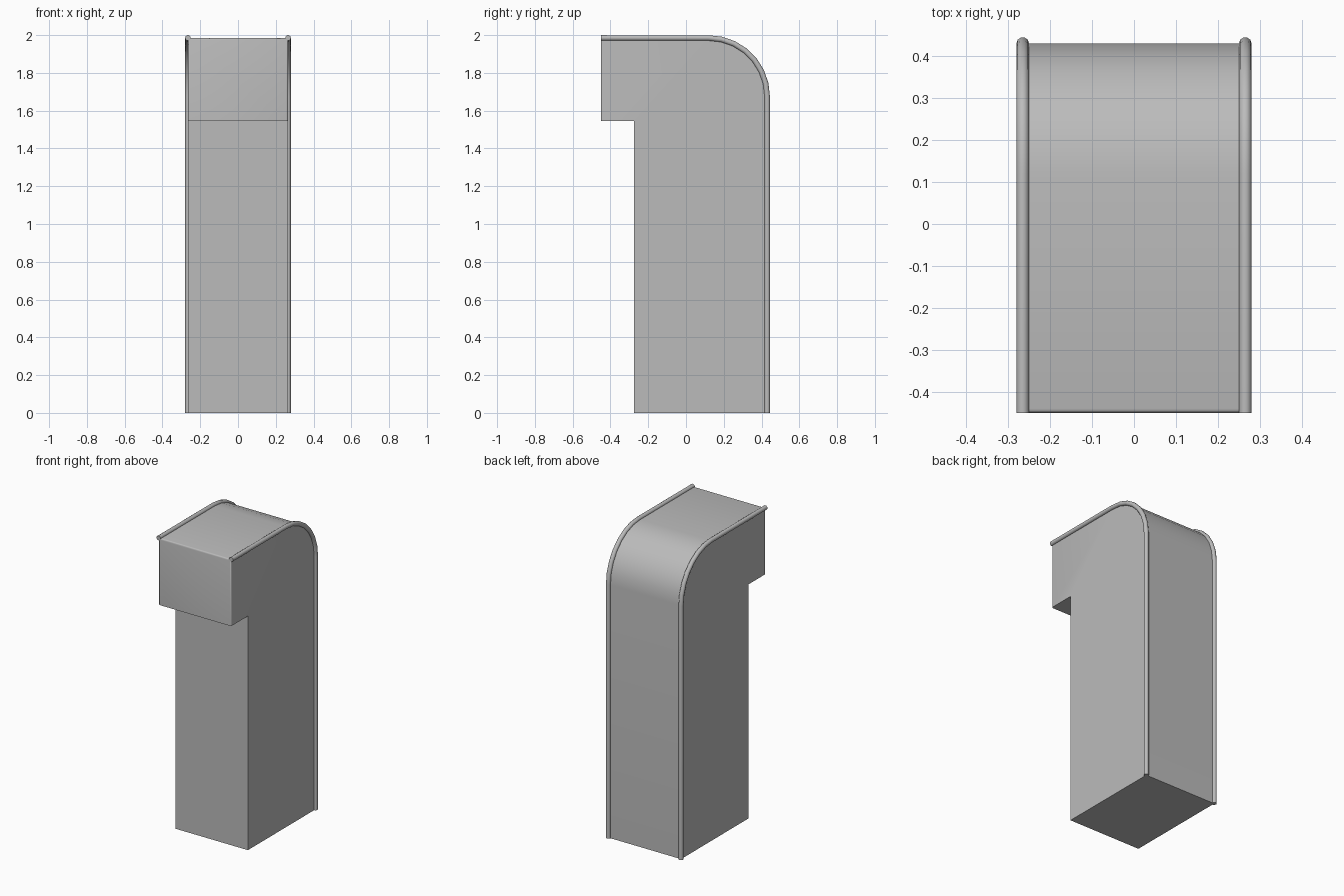
import bpy, bmesh
from math import sin, cos, pi, radians

if "Cube" in bpy.data.objects:
    bpy.data.objects.remove(bpy.data.objects["Cube"])

HALF = 0.265      # half width of the tower
FRONT, BACK = -0.45, 0.43
TOP = 1.985
R = 0.31          # shoulder radius
TUBE = 0.015

grey = bpy.data.materials.new("mid grey")
grey.use_nodes = True
grey.diffuse_color = (0.5, 0.5, 0.5, 1)
grey.node_tree.nodes["Principled BSDF"].inputs["Base Color"].default_value = (0.5, 0.5, 0.5, 1)


def shoulder(steps=7):
    """Points of the rounded back corner, from the back face up to the top."""
    return [(BACK - R + R * cos(i * pi / 2 / steps), TOP - R + R * sin(i * pi / 2 / steps))
            for i in range(steps + 1)]


def smooth(obj, angle):
    bpy.ops.object.select_all(action='DESELECT')
    obj.select_set(True)
    bpy.context.view_layer.objects.active = obj
    bpy.ops.object.shade_smooth_by_angle(angle=radians(angle))


# Tower body: side profile extruded across the width
profile = [(-0.275, 0), (BACK, 0)] + shoulder() + [(FRONT, TOP), (FRONT, 1.545), (-0.275, 1.545)]
bm = bmesh.new()
side = bm.faces.new([bm.verts.new((-HALF, y, z)) for y, z in profile])
ext = bmesh.ops.extrude_face_region(bm, geom=[side])
bmesh.ops.translate(bm, vec=(2 * HALF, 0, 0),
                    verts=[v for v in ext["geom"] if isinstance(v, bmesh.types.BMVert)])
bmesh.ops.recalc_face_normals(bm, faces=bm.faces)

# Softened top and side edges on the overhanging front
soft = [e for e in bm.edges
        if all(abs(v.co.y - FRONT) < 0.001 for v in e.verts)
        and any(v.co.z > 1.9 for v in e.verts)]
bmesh.ops.bevel(bm, geom=soft, offset=0.01, segments=3, profile=0.5, affect='EDGES')
mesh = bpy.data.meshes.new("tower_body")
bm.to_mesh(mesh)
bm.free()
body = bpy.data.objects.new("tower_body", mesh)
bpy.context.collection.objects.link(body)
mesh.materials.append(grey)
smooth(body, 35)

# Round trim running up the back edges and over the top
path = [(BACK, 0)] + shoulder() + [(FRONT, TOP)]
for name, x in (("left_trim", HALF), ("right_trim", -HALF)):
    curve = bpy.data.curves.new(name, 'CURVE')
    curve.dimensions = '3D'
    curve.bevel_depth = TUBE
    curve.bevel_resolution = 3
    curve.use_fill_caps = True
    spline = curve.splines.new('POLY')
    spline.points.add(len(path) - 1)
    for point, (y, z) in zip(spline.points, path):
        point.co = (x, y, z, 1)
    trim = bpy.data.objects.new(name, curve)
    bpy.context.collection.objects.link(trim)
    curve.materials.append(grey)
    bpy.ops.object.select_all(action='DESELECT')
    trim.select_set(True)
    bpy.context.view_layer.objects.active = trim
    bpy.ops.object.convert(target='MESH')
    smooth(bpy.context.object, 40)
